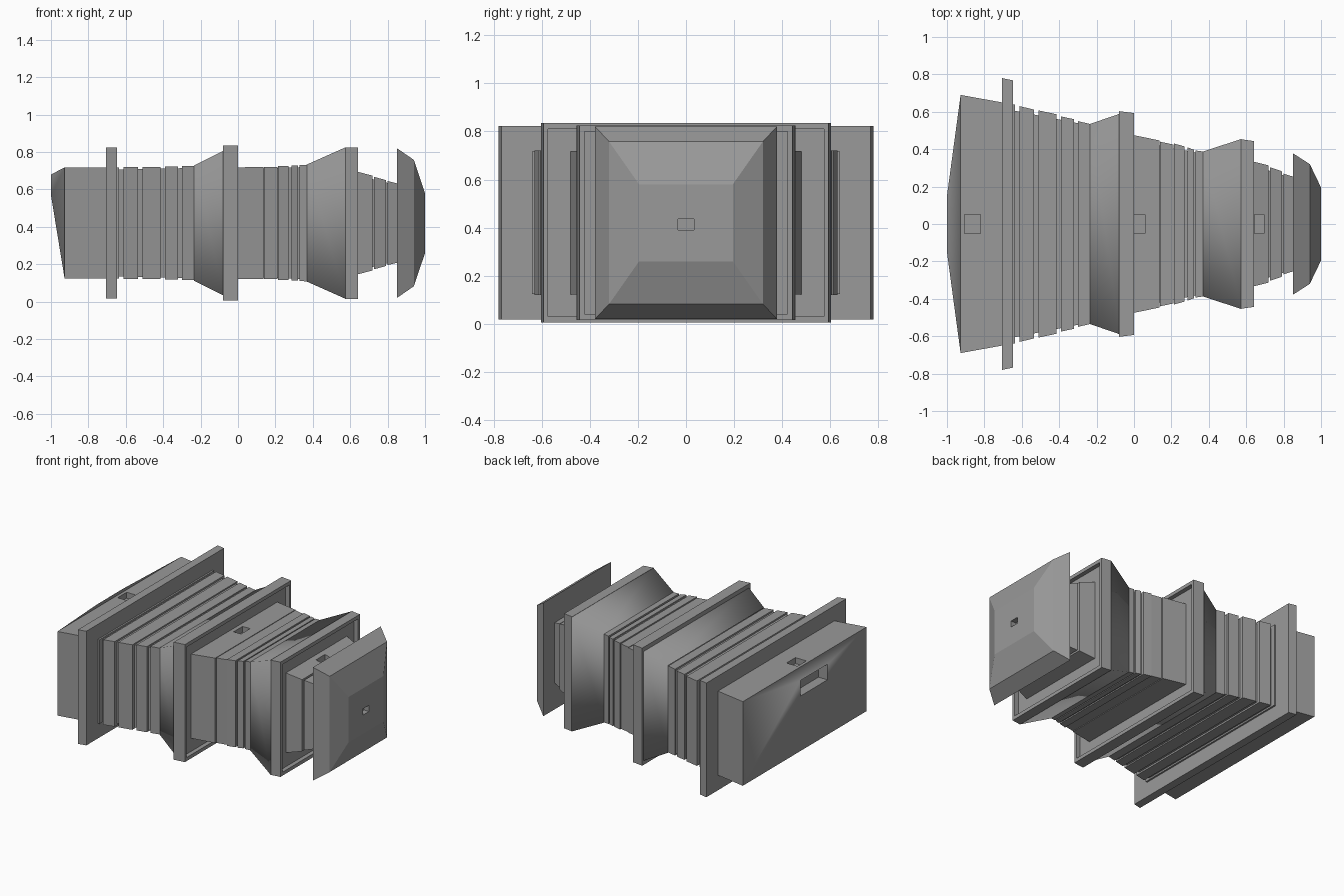
import bpy, bmesh

MID = 0.42  # height of the long axis

cube = bpy.data.objects.get("Cube")
if cube:
    bpy.data.objects.remove(cube, do_unlink=True)

grey = bpy.data.materials.new("hull grey")
grey.use_nodes = True
colour = (0.32, 0.32, 0.32, 1)
grey.diffuse_color = colour
grey.node_tree.nodes["Principled BSDF"].inputs["Base Color"].default_value = colour


def loft(name, sections, smooth=False, caps=(True, True)):
    """Join rectangular sections (x, half width, half height[, centre z]) along x."""
    bm = bmesh.new()
    rings = []
    for x, w, h, *c in sections:
        z = c[0] if c else MID
        rings.append([bm.verts.new((x, sy * w, z + sz * h))
                      for sy, sz in ((-1, -1), (1, -1), (1, 1), (-1, 1))])
    for a, b in zip(rings, rings[1:]):
        for i in range(4):
            j = (i + 1) % 4
            bm.faces.new((a[i], a[j], b[j], b[i]))
    if caps[0]:
        bm.faces.new(rings[0])
    if caps[1]:
        bm.faces.new(rings[-1])
    bmesh.ops.recalc_face_normals(bm, faces=bm.faces)
    for f in bm.faces:
        f.smooth = smooth
    mesh = bpy.data.meshes.new(name)
    bm.to_mesh(mesh)
    bm.free()
    mesh.materials.append(grey)
    obj = bpy.data.objects.new(name, mesh)
    bpy.context.collection.objects.link(obj)
    return obj


def cut_slot(name, targets, x0, x1, w, h, z):
    """Sink a rectangular slot into each target."""
    cutter = loft(name, [(x0, w, h, z), (x1, w, h, z)])
    cutter.hide_render = True
    cutter.hide_viewport = True
    cutter.display_type = 'WIRE'
    for t in targets:
        mod = t.modifiers.new(name, 'BOOLEAN')
        mod.operation = 'DIFFERENCE'
        mod.solver = 'EXACT'
        mod.object = cutter


def bellows(name, core, ribs):
    """A tapering core with thin raised ribs around it."""
    parts = [loft(name + "_core", core)]
    for i, (x0, x1, w0, w1, h0, h1) in enumerate(ribs):
        parts.append(loft(f"{name}_rib_{i + 1}", [(x0, w0, h0), (x1, w1, h1)]))
    return parts


def flange(name, x0, x1, w, h, lip, depth):
    """A square frame with its front face sunk inside a thin lip."""
    return loft(name, [(x0, w + 0.005, h), (x1, w - 0.005, h),
                       (x1, w - lip, h - lip), (x1 - depth, w - lip, h - lip)])


# Rear block with its bulging end and end slot
base = loft("rear_block", [(-0.927, 0.69, 0.297), (-0.705, 0.65, 0.297)])
loft("rear_bulge", [(-0.927, 0.69, 0.297), (-1.0, 0.15, 0.055, 0.625)],
     smooth=True, caps=(False, False))
loft("rear_slot", [(-1.0, 0.15, 0.055, 0.625), (-0.93, 0.15, 0.055, 0.625)],
     caps=(False, True))
cut_slot("rear_top_slot_cutter", [base], -0.905, -0.82, 0.05, 0.03, 0.705)

# Rear flange and bellows
loft("rear_flange", [(-0.705, 0.78, 0.403), (-0.647, 0.768, 0.403)])
bellows("rear_bellows", [(-0.66, 0.61, 0.285), (-0.23, 0.525, 0.295)], [
    (-0.647, -0.635, 0.64, 0.64, 0.297, 0.297),
    (-0.612, -0.535, 0.63, 0.612, 0.3, 0.3),
    (-0.51, -0.415, 0.607, 0.587, 0.3, 0.3),
    (-0.39, -0.32, 0.575, 0.56, 0.302, 0.302),
    (-0.3, -0.235, 0.55, 0.535, 0.305, 0.305)])

# Middle flare, flange and bellows
loft("middle_flare", [(-0.235, 0.535, 0.308), (-0.075, 0.59, 0.388)],
     smooth=True, caps=(False, False))
flange("middle_flange", -0.08, 0.0, 0.598, 0.415, 0.025, 0.03)
middle = bellows("middle_bellows", [(-0.05, 0.455, 0.285), (0.37, 0.375, 0.3)], [
    (-0.05, 0.135, 0.485, 0.447, 0.297, 0.3),
    (0.14, 0.21, 0.44, 0.425, 0.3, 0.3),
    (0.215, 0.27, 0.43, 0.415, 0.305, 0.305),
    (0.285, 0.32, 0.41, 0.397, 0.307, 0.307),
    (0.33, 0.37, 0.393, 0.387, 0.31, 0.312)])
cut_slot("middle_top_slot_cutter", middle[:2], 0.0, 0.06, 0.05, 0.03, 0.705)

# Front flare, flange and bellows
loft("front_flare", [(0.368, 0.387, 0.313), (0.575, 0.455, 0.405)],
     smooth=True, caps=(False, False))
flange("front_flange", 0.572, 0.642, 0.448, 0.405, 0.025, 0.03)
front = bellows("front_bellows", [(0.6, 0.325, 0.265), (0.86, 0.24, 0.2)], [
    (0.6, 0.72, 0.343, 0.313, 0.285, 0.253),
    (0.728, 0.79, 0.303, 0.282, 0.247, 0.23),
    (0.798, 0.86, 0.27, 0.25, 0.225, 0.21)])
cut_slot("front_top_slot_cutter", front[:2], 0.645, 0.695, 0.05, 0.05, 0.69)

# Stepped nose with a small centre slot
nose = loft("nose", [(0.85, 0.378, 0.4), (0.94, 0.32, 0.338), (1.0, 0.195, 0.16)])
cut_slot("nose_slot_cutter", [nose], 0.96, 1.05, 0.033, 0.022, 0.413)
